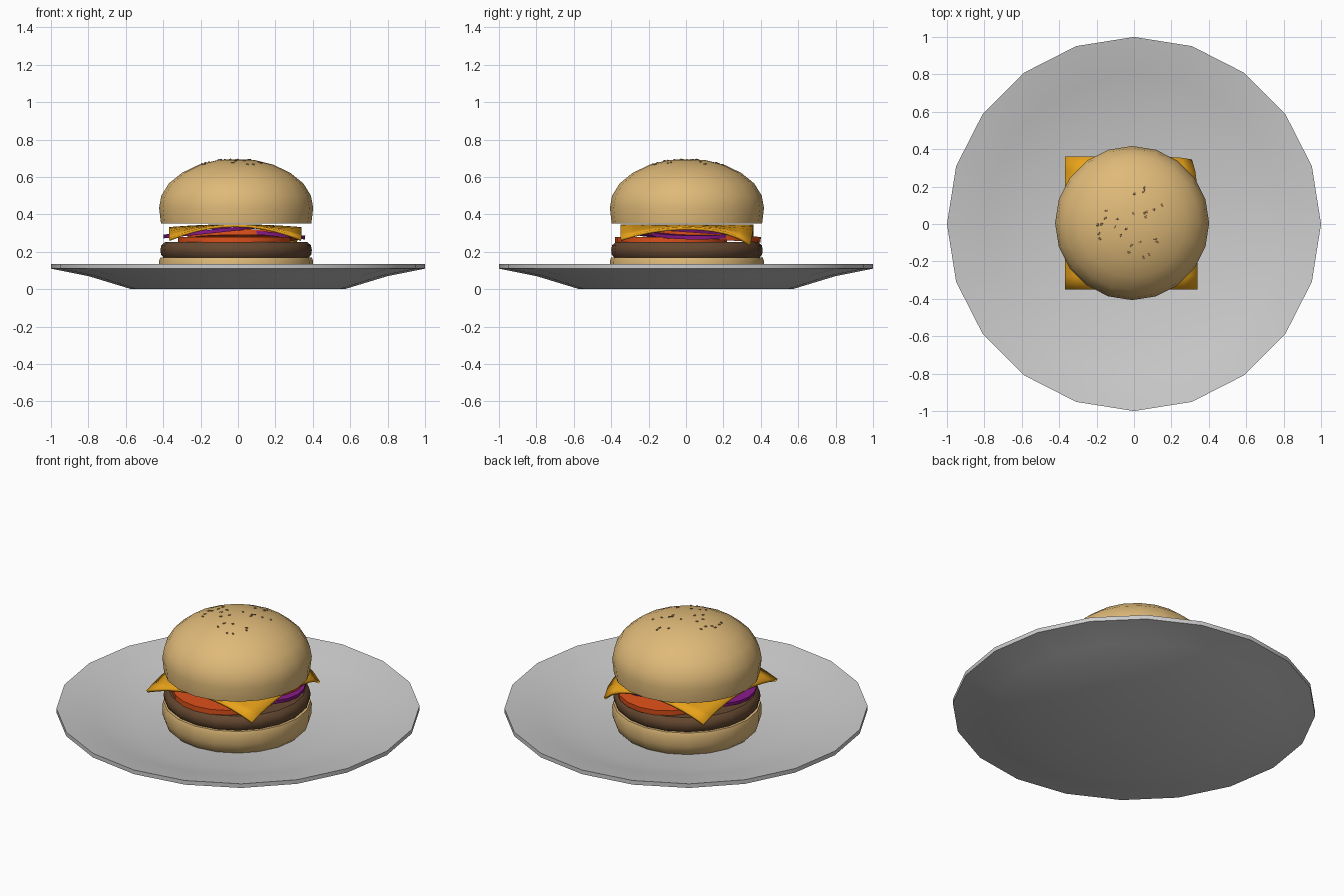
import bpy, bmesh, math, random
from mathutils import Vector

if "Cube" in bpy.data.objects:
    bpy.data.objects.remove(bpy.data.objects["Cube"])

CX, CY = -0.01, 0.005


def material(name, rgb):
    m = bpy.data.materials.new(name)
    m.diffuse_color = (*rgb, 1)
    m.use_nodes = True
    m.node_tree.nodes["Principled BSDF"].inputs["Base Color"].default_value = m.diffuse_color
    return m


BUN = material("bun", (0.74, 0.49, 0.19))
MEAT = material("meat", (0.13, 0.065, 0.03))
TOMATO = material("tomato", (0.72, 0.08, 0.01))
ONION = material("onion", (0.25, 0.01, 0.25))
CHEESE = material("cheese", (0.80, 0.36, 0.01))
SEED = material("seed", (0.36, 0.20, 0.09))


def finish(name, bm, mat=None, loc=(0, 0, 0), rot=(0, 0, 0), angle=40):
    bmesh.ops.recalc_face_normals(bm, faces=bm.faces)
    me = bpy.data.meshes.new(name)
    bm.to_mesh(me)
    bm.free()
    ob = bpy.data.objects.new(name, me)
    bpy.context.collection.objects.link(ob)
    ob.location, ob.rotation_euler = loc, rot
    if mat:
        me.materials.append(mat)
    bpy.ops.object.select_all(action='DESELECT')
    ob.select_set(True)
    bpy.context.view_layer.objects.active = ob
    bpy.ops.object.shade_smooth_by_angle(angle=math.radians(angle))
    return ob


def lathe(name, profile, mat=None, sides=20, **kw):
    """Spin a (radius, height) profile that starts and ends on the axis."""
    bm = bmesh.new()
    vs = [bm.verts.new((r, 0, z)) for r, z in profile]
    edges = [bm.edges.new(p) for p in zip(vs, vs[1:])]
    bmesh.ops.spin(bm, geom=vs + edges, cent=(0, 0, 0), axis=(0, 0, 1),
                   angle=math.tau, steps=sides, use_duplicate=False)
    bmesh.ops.remove_doubles(bm, verts=bm.verts, dist=0.0005)
    return finish(name, bm, mat, **kw)


# Plate: shallow dish with a thin outer rim
lathe("plate", [(0, 0), (0.57, 0), (0.80, 0.07), (1, 0.11), (1, 0.135),
                (0.80, 0.095), (0.57, 0.027), (0, 0.025)])

# Buns and patty
bun_top = [(0, 0.695), (0.10, 0.69), (0.20, 0.665), (0.29, 0.622), (0.36, 0.565),
           (0.40, 0.50), (0.412, 0.435), (0.402, 0.35), (0, 0.35)]
lathe("top_bun", bun_top, BUN, loc=(CX, CY, 0))
lathe("bottom_bun", [(0, 0.02), (0.37, 0.02), (0.395, 0.045), (0.41, 0.09),
                     (0.412, 0.15), (0.405, 0.17), (0, 0.17)], BUN, loc=(CX, CY, 0))
lathe("patty", [(0, 0.165), (0.385, 0.165), (0.402, 0.185), (0.405, 0.21),
                (0.40, 0.235), (0.38, 0.252), (0, 0.252)], MEAT, loc=(CX, CY, 0))


# Tomato and onion slices, slightly tilted against each other
def slice_disc(name, r, h, mat, loc, rot):
    lathe(name, [(0, -h), (r, -h), (r, h), (0, h)], mat, loc=loc,
          rot=[math.radians(a) for a in rot])


slice_disc("tomato_front", 0.30, 0.015, TOMATO, (-0.02, -0.08, 0.265), (0, 0, 0))
slice_disc("tomato_back", 0.30, 0.015, TOMATO, (0.03, 0.10, 0.285), (-4, 0, 0))
slice_disc("onion_left", 0.25, 0.010, ONION, (-0.15, -0.03, 0.308), (0, -6, 0))
slice_disc("onion_right", 0.25, 0.010, ONION, (0.11, 0.06, 0.302), (0, 6, 0))

# Cheese: square sheet with drooping corners
bm = bmesh.new()
bmesh.ops.create_grid(bm, x_segments=10, y_segments=10, size=0.355)
for v in bm.verts:
    u, w = v.co.x / 0.355, v.co.y / 0.355
    drop = 0.015 * u * u + 0.06 * u * u * w * w
    if u > 0 and w > 0:  # the back right corner folds further down
        f = (u * w) ** 4
        drop += 0.03 * f
        v.co.x -= 0.03 * f
        v.co.y -= 0.015 * f
    v.co.z = 0.347 - drop
cheese = finish("cheese", bm, CHEESE, loc=(-0.015, 0.005, 0))
thick = cheese.modifiers.new("thickness", 'SOLIDIFY')
thick.thickness = 0.015
thick.offset = -1

# Sesame seeds scattered over the crown
random.seed(4)
bm = bmesh.new()
for i in range(26):
    r, a = 0.20 * math.sqrt(random.random()), random.random() * math.tau
    p0, p1 = bun_top[:2] if r < 0.1 else bun_top[1:3]
    t = (r - p0[0]) / (p1[0] - p0[0])
    z = p0[1] + t * (p1[1] - p0[1])
    made = bmesh.ops.create_icosphere(bm, subdivisions=1, radius=0.008)['verts']
    turn = random.random() * math.pi
    for v in made:
        x, y = v.co.x * 1.3, v.co.y * 0.75
        v.co = Vector((CX + r * math.cos(a) + x * math.cos(turn) - y * math.sin(turn),
                       CY + r * math.sin(a) + x * math.sin(turn) + y * math.cos(turn),
                       z + v.co.z * 0.7))
finish("sesame_seeds", bm, SEED)
